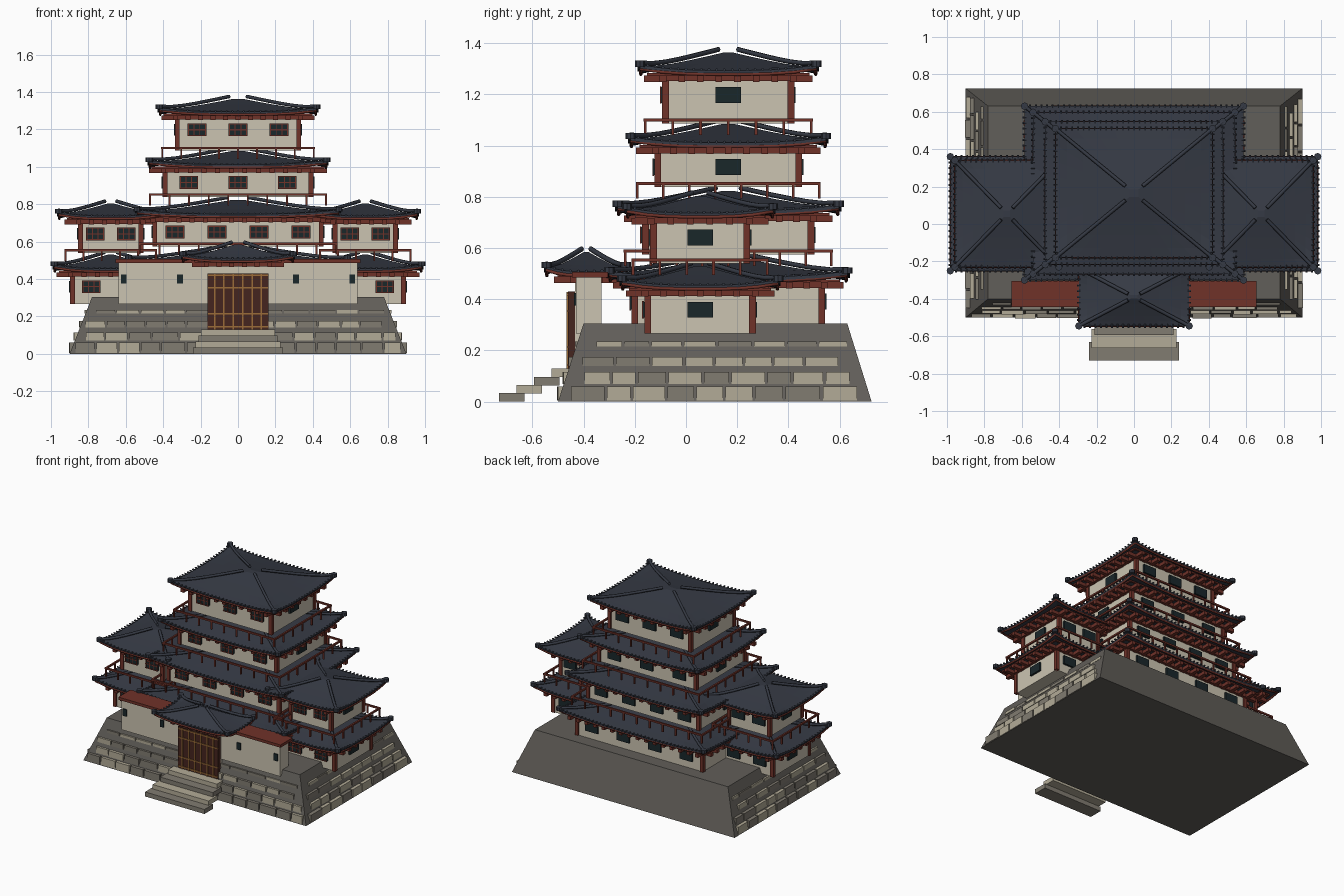
import bpy, bmesh, math, random
from mathutils import Matrix, Vector

if "Cube" in bpy.data.objects:
    bpy.data.objects.remove(bpy.data.objects["Cube"])

random.seed(4)

def mat(name, *c):
    m = bpy.data.materials.new(name)
    m.diffuse_color = (*c, 1)
    m.use_nodes = True
    m.node_tree.nodes["Principled BSDF"].inputs["Base Color"].default_value = m.diffuse_color
    return m

ROOF = mat("slate_roof", .036, .042, .058)
RED = mat("red_timber", .16, .032, .022)
WALL = mat("plaster", .6, .55, .44)
BASE = mat("base_stone", .12, .112, .1)
LIGHT = mat("light_stone", .45, .41, .31)
DARK = mat("dark_stone", .22, .2, .165)
DOOR = mat("door_wood", .06, .018, .013)
GOLD = mat("door_bars", .33, .15, .04)
GLASS = mat("window_dark", .01, .02, .023)

def finish(name, bm, m):
    bmesh.ops.recalc_face_normals(bm, faces=bm.faces)
    me = bpy.data.meshes.new(name)
    bm.to_mesh(me)
    bm.free()
    me.materials.append(m)
    ob = bpy.data.objects.new(name, me)
    bpy.context.collection.objects.link(ob)

def boxes(name, items, m):
    """One object from boxes given as (x0, x1, y0, y1, z0, z1)."""
    bm = bmesh.new()
    for x0, x1, y0, y1, z0, z1 in items:
        t = Matrix.Translation(((x0 + x1) / 2, (y0 + y1) / 2, (z0 + z1) / 2))
        bmesh.ops.create_cube(bm, size=1, matrix=t @ Matrix.Diagonal((x1 - x0, y1 - y0, z1 - z0, 1)))
    finish(name, bm, m)

def block(x, y, w, d, z0, z1):
    return (x - w / 2, x + w / 2, y - d / 2, y + d / 2, z0, z1)

def frame(cx, cy, hx, hy, w, z0, z1):
    return [block(cx, cy + s * hy, 2 * hx + w, w, z0, z1) for s in (-1, 1)] + \
           [block(cx + s * hx, cy, w, 2 * hy + w, z0, z1) for s in (-1, 1)]

def around(hx, hy, step):
    """Evenly spaced spots on a rectangle's edge, with outward direction."""
    for along, out, d in ((hx, hy, 0), (hy, hx, 1)):
        n = max(2, round(2 * along / step))
        for s in (-1, 1):
            for i in range(n + 1):
                t = -along + 2 * along * i / n
                yield (t, s * out, 0, s) if d == 0 else (s * out, t, s, 0)

def tubes(name, paths, radius, m, cyclic=False):
    cu = bpy.data.curves.new(name, 'CURVE')
    cu.dimensions = '3D'
    cu.bevel_depth, cu.bevel_resolution, cu.use_fill_caps = radius, 1, True
    for p in paths:
        sp = cu.splines.new('POLY')
        sp.points.add(len(p) - 1)
        for q, co in zip(sp.points, p):
            q.co = (*co, 1)
        sp.use_cyclic_u = cyclic
    cu.materials.append(m)
    bpy.context.collection.objects.link(bpy.data.objects.new(name, cu))

def roof(name, cx, cy, hx, hy, zk, ztop):
    ze, seg = zk - .02, 8
    def at(u, v, dz=0):
        s = 1 - max(abs(u), abs(v))
        z = ze + (ztop - ze) * s * (.88 + .12 * s) + .022 * abs(u * v) ** 3
        return (cx + u * hx, cy + v * hy, z + dz)
    def ring(r, dz=0):
        t = [-1 + 2 * i / seg for i in range(seg)]
        uv = [(a, -1) for a in t] + [(1, a) for a in t] + [(-a, 1) for a in t] + [(-1, -a) for a in t]
        return [at(r * u, r * v, dz) for u, v in uv]
    # upturned hipped shell
    bm = bmesh.new()
    rs = [.06, .25, .45, .65, .85, 1]
    rings = [[bm.verts.new(p) for p in ring(r)] for r in rs]
    rings += [[bm.verts.new(p) for p in ring(r, -.014)] for r in rs[::-1]]
    for a, b in zip(rings, rings[1:]):
        for i in range(len(a)):
            j = (i + 1) % len(a)
            bm.faces.new((a[i], a[j], b[j], b[i]))
    bm.faces.new(rings[0])
    bm.faces.new(rings[-1])
    finish(name + "_roof", bm, ROOF)
    # hip ridges and corner knobs
    corners = [(a, b) for a in (-1, 1) for b in (-1, 1)]
    rr = [1, .85, .7, .55, .4, .25, .11]
    tubes(name + "_hip_ridges", [[at(a * r, b * r, .008 + .01 * (1 - r)) for r in rr] for a, b in corners], .01, ROOF)
    bm = bmesh.new()
    for a, b in corners:
        bmesh.ops.create_cone(bm, cap_ends=True, segments=8, radius1=.02, radius2=.02, depth=.024,
                              matrix=Matrix.Translation(at(a, b, .004)))
    finish(name + "_corner_knobs", bm, ROOF)
    # round tile ends along the eaves
    bm = bmesh.new()
    for x, y, nx, ny in around(hx, hy, .03):
        rot = Vector((nx, ny, 0)).to_track_quat('Z', 'Y').to_matrix().to_4x4()
        bmesh.ops.create_cone(bm, cap_ends=True, segments=6, radius1=.006, radius2=.006, depth=.02,
                              matrix=Matrix.Translation(at(x / hx, y / hy, .002)) @ rot)
    finish(name + "_tile_ends", bm, ROOF)
    tubes(name + "_eave_board", [ring(.99, -.016)], .007, RED, True)

def windows(name, cx, cy, hx, hy, z0, z1, n):
    panes, bars = [], []
    for i in range(n):
        x = cx + (i - (n - 1) / 2) * 2 * hx / n
        panes += [block(x, cy + s * hy, .1, .028, z0, z1) for s in (-1, 1)]
        bars += [block(x + d, cy - hy - .014, .005, .006, z0, z1) for d in (-.045, -.015, .015, .045)]
        bars += [block(x, cy - hy - .014, .1, .006, z - .003, z + .003) for z in (z0, (z0 + z1) / 2, z1)]
    panes += [block(cx + s * hx, cy, .028, .1, z0, z1) for s in (-1, 1)]
    boxes(name + "_windows", panes, GLASS)
    boxes(name + "_window_lattice", bars, RED)

def tier(name, cx, cy, body, z0, eave, zk, ztop, n=0, rail=True):
    hx, hy = body
    boxes(name + "_walls", [block(cx, cy, 2 * hx - .012, 2 * hy - .012, z0, zk - .022)], WALL)
    # wall beam, bracket arms and outer beam
    parts = frame(cx, cy, hx, hy, .025, zk - .062, zk - .035)
    parts += frame(cx, cy, hx + .055, hy + .055, .014, zk - .04, zk - .03)
    for x, y, nx, ny in around(hx, hy, .07):
        w, d = (.026, .08) if ny else (.08, .026)
        parts.append(block(cx + x + nx * .035, cy + y + ny * .035, w, d, zk - .065, zk - .04))
    boxes(name + "_brackets", parts, RED)
    if n:
        boxes(name + "_corner_posts", [block(cx + a * (hx - .01), cy + b * (hy - .01), .026, .026, z0, zk - .04)
                                       for a in (-1, 1) for b in (-1, 1)], RED)
        windows(name, cx, cy, hx - .006, hy - .006, zk - .147, zk - .085, n)
    if rail:
        rx, ry = hx + .07, hy + .07
        parts = frame(cx, cy, rx, ry, .012, z0 + .008, z0 + .02)
        parts += [block(cx + x, cy + y, .01, .01, z0 - .045, z0 + .014) for x, y, _, _ in around(rx, ry, .1)]
        boxes(name + "_balcony_rail", parts, RED)
    roof(name, cx, cy, *eave, zk, ztop)

# main keep
K = .165
tier("keep_floor_1", 0, K, (.515, .375), .3, (.585, .465), .507, .572, 4, False)
tier("keep_floor_2", 0, K, (.455, .333), .575, (.54, .432), .767, .828, 4)
tier("keep_floor_3", 0, K, (.4, .285), .838, (.475, .382), 1.032, 1.09, 3)
tier("keep_floor_4", 0, K, (.335, .255), 1.087, (.42, .345), 1.314, 1.368, 3)

# side wings
for side, s in (("left", -1), ("right", 1)):
    tier(side + "_wing_lower", s * .68, .055, (.215, .215), .266, (.302, .305), .475, .535, 2, False)
    tier(side + "_wing_upper", s * .68, .055, (.172, .192), .54, (.278, .285), .757, .808, 2)

# gatehouse, front wall and its red cap
tier("gate", 0, -.39, (.17, .05), .13, (.295, .155), .528, .59, 0, False)
boxes("front_wall", [(-.64, .64, -.43, -.33, .266, .49)], WALL)
boxes("front_wall_cap", [(-.655, .655, -.445, -.305, .486, .506)], RED)
boxes("front_wall_slits", [block(x, -.43, .03, .016, .375, .425) for x in (-.61, -.31, .31, .61)], GLASS)

# door with bars
boxes("gate_door", [(-.162, .162, -.46, -.425, .128, .43)], DOOR)
boxes("gate_door_bars", [block(-.125 + i * .05, -.461, .008, .01, .13, .428) for i in range(6)] +
      [block(0, -.461, .32, .01, z, z + .008) for z in (.14, .21, .35, .415)], GOLD)

# entrance steps
for i in range(4):
    w, y = .24 - i * .014, -.73 + i * .068
    boxes(f"step_{i + 1}", [(-w, w, y, y + .1, i * .032, i * .032 + .033)], LIGHT if i % 2 else DARK)

# battered stone base
bm = bmesh.new()
bmesh.ops.create_cube(bm, size=2)
for v in bm.verts:
    up = v.co.z > 0
    y = (.63 if up else .725) if v.co.y > 0 else (-.4 if up else -.5)
    v.co = (v.co.x * (.78 if up else .9), y, .305 if up else 0)
finish("stone_base", bm, BASE)

# facing stones on the front and both sides
stones = {0: [], 1: []}
for row, (z, h) in enumerate([(.005, .055), (.07, .045), (.14, .035), (.215, .02)]):
    k = z / .305
    yf, xs = -.5 + .1 * k, .9 - .12 * k
    for face in ("front", "left", "right"):
        a, end = (-xs + .03, xs - .03) if face == "front" else (yf + .05, .725 - .095 * k - .03)
        a += .03 * (row % 2)
        while a < end - .05:
            b = min(a + random.uniform(.09, .135), end)
            o = random.uniform(.001, .006)
            if face == "front":
                item = (a, b, yf - o, yf + .045, z, z + h)
            else:
                s = -1 if face == "left" else 1
                item = (*sorted((s * (xs + o), s * (xs - .045))), a, b, z, z + h)
            stones[random.randint(0, 1)].append(item)
            a = b + .01
boxes("light_facing_stones", stones[0], LIGHT)
boxes("dark_facing_stones", stones[1], DARK)
